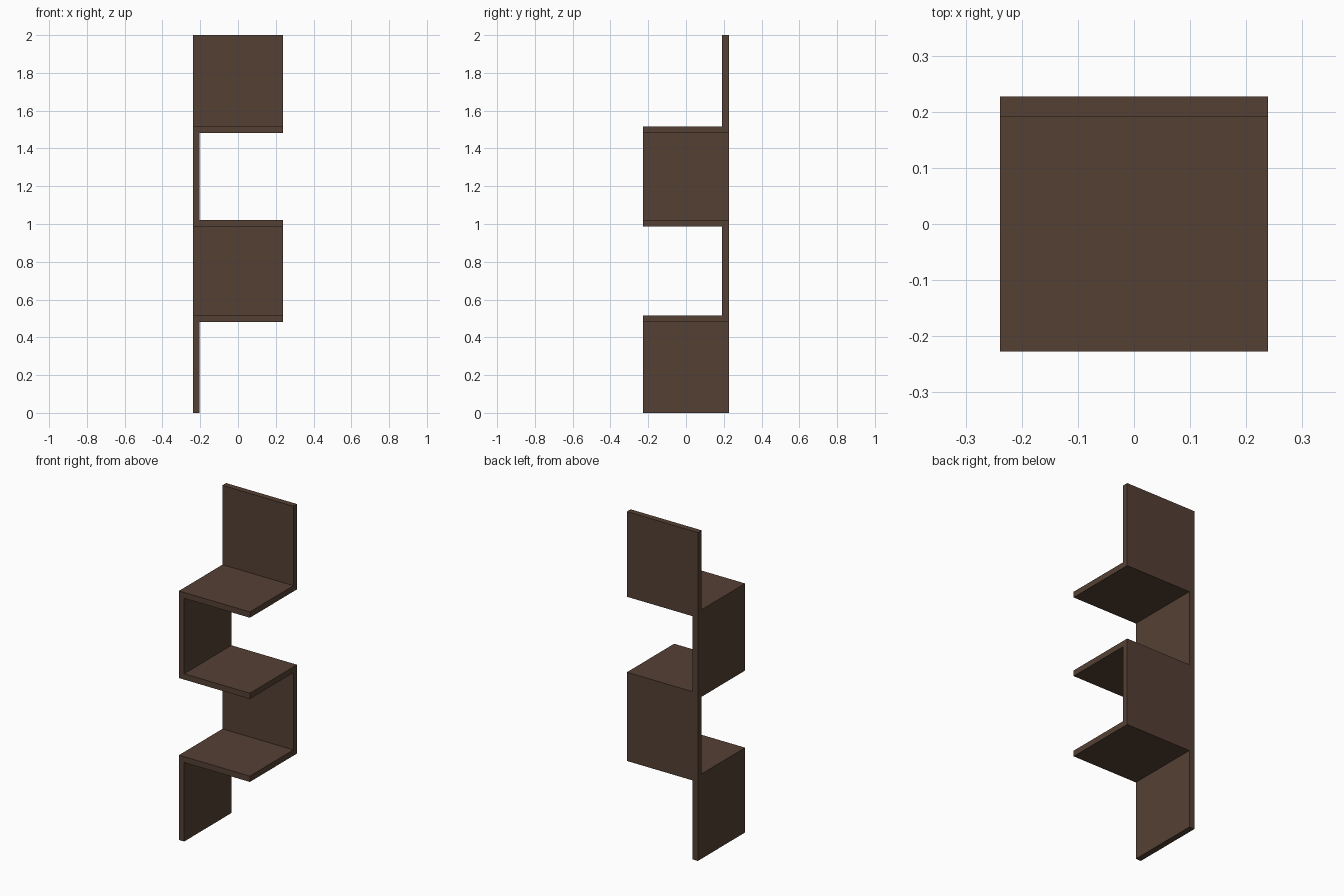
import bpy, bmesh

if "Cube" in bpy.data.objects:
    bpy.data.objects.remove(bpy.data.objects["Cube"])

# Dark brown wood, one colour throughout
wood = bpy.data.materials.new("dark_brown_wood")
wood.diffuse_color = (0.089, 0.051, 0.034, 1)
wood.use_nodes = True
wood.node_tree.nodes["Principled BSDF"].inputs["Base Color"].default_value = wood.diffuse_color

X, Y, T = 0.239, 0.227, 0.0355  # half width, half depth, board thickness


def board(name, x0, x1, y0, y1, z0, z1):
    bm = bmesh.new()
    bmesh.ops.create_cube(bm, size=1)
    for v in bm.verts:
        v.co.x = x1 if v.co.x > 0 else x0
        v.co.y = y1 if v.co.y > 0 else y0
        v.co.z = z1 if v.co.z > 0 else z0
    mesh = bpy.data.meshes.new(name)
    bm.to_mesh(mesh)
    bm.free()
    mesh.materials.append(wood)
    bpy.context.collection.objects.link(bpy.data.objects.new(name, mesh))


# Horizontal shelves
shelf_z = [0.481, 0.986, 1.481]
for i, z in enumerate(shelf_z):
    board(f"shelf_{i + 1}", -X, X, -Y, Y, z, z + T)

# Upright boards alternate between the left side and the back
bottoms = [0] + [z + T for z in shelf_z]
tops = shelf_z + [2.0]
for i, (z0, z1) in enumerate(zip(bottoms, tops)):
    if i % 2 == 0:
        board(f"side_panel_{i // 2 + 1}", -X, -X + T, -Y, Y, z0, z1)
    else:
        board(f"back_panel_{i // 2 + 1}", -X, X, Y - T, Y, z0, z1)
